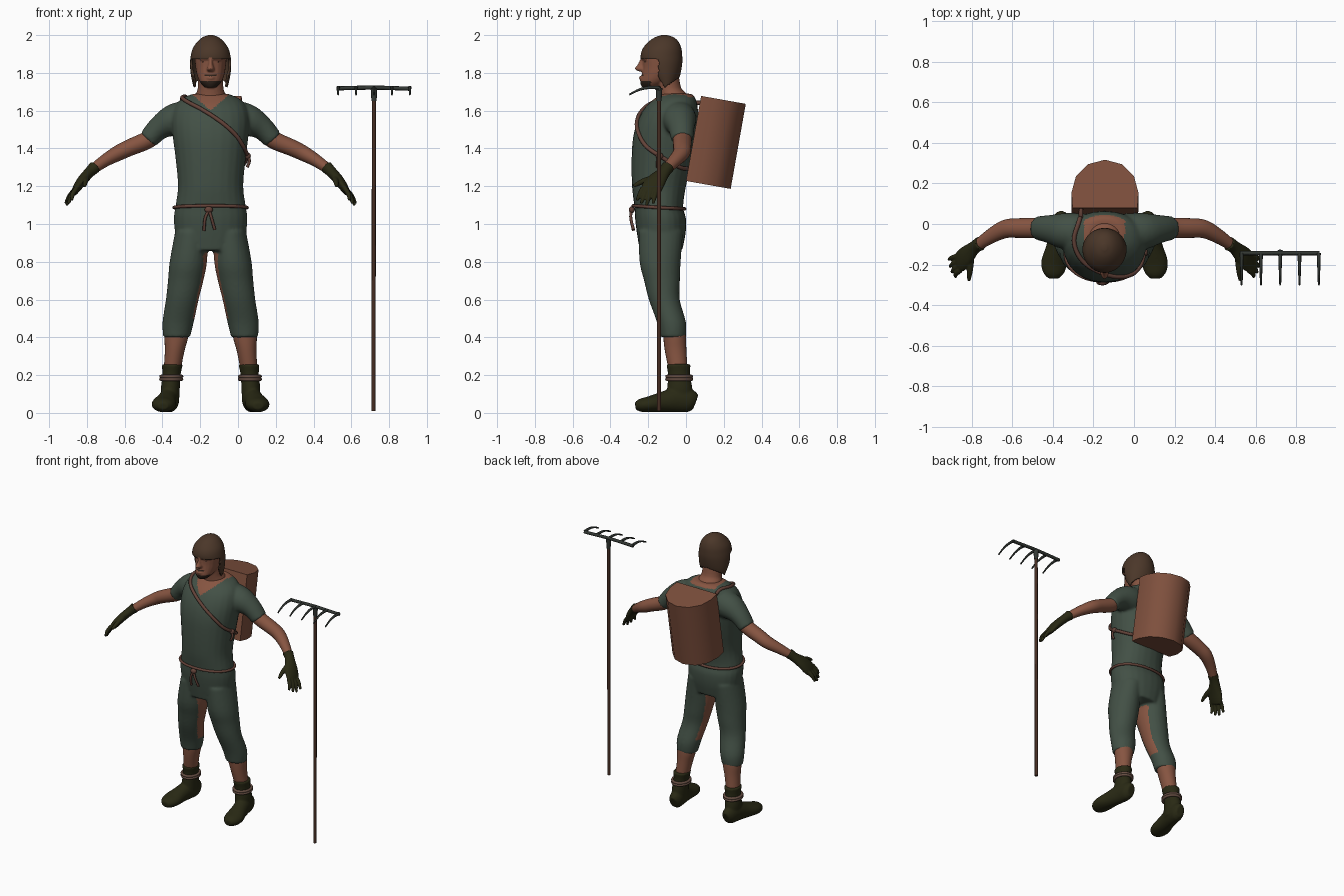
import bpy, bmesh, math
from mathutils import Vector, Matrix
from mathutils.bvhtree import BVHTree

if "Cube" in bpy.data.objects:
    bpy.data.objects.remove(bpy.data.objects["Cube"])

CX = -0.145  # centre line of the figure
X, Y, Z = Vector((1, 0, 0)), Vector((0, 1, 0)), Vector((0, 0, 1))


def material(name, *rgb):
    m = bpy.data.materials.new(name)
    m.use_nodes = True
    m.diffuse_color = (*rgb, 1)
    m.node_tree.nodes["Principled BSDF"].inputs["Base Color"].default_value = (*rgb, 1)
    return m


skin = material("skin", 0.24, 0.09, 0.053)
cloth = material("green cloth", 0.055, 0.08, 0.06)
hood_brown = material("hood brown", 0.07, 0.038, 0.022)
leather = material("dark leather", 0.022, 0.022, 0.007)
rope = material("rope brown", 0.125, 0.055, 0.04)
wood = material("dark wood", 0.06, 0.026, 0.016)
metal = material("dark metal", 0.032, 0.038, 0.033)
basket_brown = material("basket brown", 0.21, 0.08, 0.047)
wrap_tan = material("ankle wrap tan", 0.14, 0.08, 0.058)
hair = material("dark hair", 0.025, 0.015, 0.01)


def spline(pts, k=4):
    """Catmull-Rom curve through tuples of any length."""
    out = []
    for i in range(len(pts) - 1):
        a, b, c, d = pts[max(i - 1, 0)], pts[i], pts[i + 1], pts[min(i + 2, len(pts) - 1)]
        for j in range(k):
            t = j / k
            out.append([0.5 * (2 * q + (r - p) * t + (2 * p - 5 * q + 4 * r - s) * t * t
                               + (3 * q - p - 3 * r + s) * t ** 3)
                        for p, q, r, s in zip(a, b, c, d)])
    return out + [list(pts[-1])]


def loft(bm, rings, axis=Y, flat=False, n=24, k=4, power=1.0):
    """Closed skin over rings (x, y, z, radius along axis, radius across)."""
    rings = spline(rings, k)
    loops = []
    for i, (x, y, z, a, b) in enumerate(rings):
        lo, hi = rings[max(i - 1, 0)], rings[min(i + 1, len(rings) - 1)]
        t = Z if flat else (Vector(hi[:3]) - Vector(lo[:3])).normalized()
        u = (axis - t * axis.dot(t)).normalized()
        v = t.cross(u)
        loop = []
        for j in range(n):
            c, s = math.cos(math.tau * j / n), math.sin(math.tau * j / n)
            c, s = (math.copysign(abs(w) ** power, w) for w in (c, s))
            loop.append(bm.verts.new(Vector((x, y, z)) + u * c * max(a, .002) + v * s * max(b, .002)))
        loops.append(loop)
    for p, q in zip(loops, loops[1:]):
        for j in range(n):
            bm.faces.new((p[j], p[(j + 1) % n], q[(j + 1) % n], q[j]))
    bm.faces.new(loops[0][::-1])
    bm.faces.new(loops[-1])
    bmesh.ops.recalc_face_normals(bm, faces=bm.faces)


def stack(bm, rows, **kw):
    """Horizontal rings on the centre line: (z, front y, back y, half width)."""
    loft(bm, [(CX, (f + b) / 2, z, (b - f) / 2, w) for z, f, b, w in rows], flat=True, **kw)


def finish(name, bm, mats, voxel=0, smooth=4, rule=None):
    me = bpy.data.meshes.new(name)
    bm.to_mesh(me)
    bm.free()
    ob = bpy.data.objects.new(name, me)
    bpy.context.collection.objects.link(ob)
    if voxel:  # fuse overlapping volumes into one smooth skin
        r = ob.modifiers.new("fuse", 'REMESH')
        r.mode, r.voxel_size = 'VOXEL', voxel
        s = ob.modifiers.new("soften", 'SMOOTH')
        s.factor, s.iterations = 0.5, smooth
        dg = bpy.context.evaluated_depsgraph_get()
        me = bpy.data.meshes.new_from_object(ob.evaluated_get(dg))
        ob.modifiers.clear()
        ob.data = me
        me.materials.clear()
    for m in mats:
        me.materials.append(m)
    if rule:
        for f in me.polygons:
            f.material_index = rule(f.center, f.normal)
    me.shade_smooth()
    me.set_sharp_from_angle(angle=math.radians(50))
    return ob


def tube(name, pts, r, mat, tip=1.0, cyclic=False, k=6):
    cu = bpy.data.curves.new(name, 'CURVE')
    cu.dimensions, cu.bevel_depth, cu.bevel_resolution, cu.use_fill_caps = '3D', r, 2, True
    path = spline(pts, k)
    sp = cu.splines.new('POLY')
    sp.points.add(len(path) - 1)
    for i, (q, co) in enumerate(zip(sp.points, path)):
        q.co = (*co, 1)
        q.radius = 1 + (tip - 1) * i / (len(path) - 1)
    sp.use_cyclic_u = cyclic
    sp.use_smooth = True
    cu.materials.append(mat)
    ob = bpy.data.objects.new(name, cu)
    bpy.context.collection.objects.link(ob)


def blob(name, at, size, mat):
    bm = bmesh.new()
    bmesh.ops.create_uvsphere(bm, u_segments=12, v_segments=8, radius=1,
                              matrix=Matrix.Translation(at) @ Matrix.Diagonal((*size, 1)))
    finish(name, bm, [mat])


def sided(s, rows):
    return [(CX + s * o, *rest) for o, *rest in rows]


# Clothing: torso, sleeves and trousers fused together
bm = bmesh.new()
stack(bm, [(.86, -.245, -.02, .16), (.95, -.26, -.002, .187), (1.03, -.27, 0, .195),
           (1.09, -.273, -.015, .187), (1.2, -.286, 0, .173), (1.35, -.288, .035, .186),
           (1.46, -.28, .052, .2), (1.55, -.255, .062, .205), (1.62, -.215, .062, .19),
           (1.665, -.165, .05, .15), (1.69, -.13, .03, .09)], power=.92)
for s in (1, -1):
    loft(bm, sided(s, [(.08, -.04, 1.565, .09, .095), (.19, -.035, 1.55, .09, .088),
                       (.27, -.025, 1.51, .07, .064), (.33, -.02, 1.447, .058, .053)]))
    loft(bm, sided(s, [(.1, -.133, .96, .118, .088), (.118, -.137, .8, .109, .099),
                       (.132, -.127, .7, .095, .094), (.15, -.115, .6, .082, .087),
                       (.172, -.077, .48, .077, .083), (.18, -.068, .4, .067, .071)]), flat=True)


def cloth_rule(c, n):
    dx = c.x - CX
    if .5 < c.z < .85 and n.x * dx < 0 and abs(n.x) > .82:
        return 1  # inner thigh patch
    if c.y < -.06:
        return int(abs(dx) < (c.z - 1.6) * 1.15)  # V neck
    return int(c.z > 1.672 and abs(dx) < .1)


body = finish("shirt_and_trousers", bm, [cloth, skin], .009, 5, cloth_rule)

# Surface lookup so ropes hug the clothing
bm = bmesh.new()
bm.from_mesh(body.data)
tree = BVHTree.FromBMesh(bm)
bm.free()


def hug(pts, gap):
    out = []
    for p in pts:
        loc, nor, *_ = tree.find_nearest(Vector(p))
        out.append(tuple(loc + nor * gap))
    return out


# Arms, gloves, calves and boots
for s, side in ((1, "left"), (-1, "right")):
    bm = bmesh.new()
    loft(bm, sided(s, [(.27, -.02, 1.5, .05, .045), (.33, -.02, 1.447, .05, .047),
                       (.427, -.02, 1.405, .048, .044), (.49, -.025, 1.375, .045, .041),
                       (.56, -.06, 1.335, .036, .033), (.63, -.108, 1.285, .027, .026)]))
    finish(side + "_arm", bm, [skin])

    bm = bmesh.new()
    loft(bm, sided(s, [(.612, -.096, 1.302, .036, .034), (.64, -.115, 1.275, .033, .029),
                       (.68, -.155, 1.23, .05, .027), (.708, -.182, 1.19, .055, .022),
                       (.722, -.195, 1.165, .045, .015)]))
    for by, tip in ((-.228, (.735, -.26, 1.125)), (-.205, (.752, -.238, 1.108)),
                    (-.18, (.762, -.21, 1.098)), (-.155, (.768, -.175, 1.108))):
        mid = ((.71 + tip[0]) / 2 + .008, (by + tip[1]) / 2, (1.19 + tip[2]) / 2)
        loft(bm, sided(s, [(.71, by, 1.19, .014, .014), (*mid, .013, .013), (*tip, .008, .008)]), n=10)
    loft(bm, sided(s, [(.66, -.165, 1.245, .02, .018), (.663, -.23, 1.225, .015, .015),
                       (.668, -.278, 1.2, .009, .009)]), axis=X, n=10)
    finish(side + "_glove", bm, [leather], .005, 2)

    bm = bmesh.new()
    loft(bm, sided(s, [(.18, -.065, .46, .06, .062), (.182, -.06, .4, .06, .063),
                       (.19, -.055, .33, .057, .052), (.203, -.042, .23, .05, .045)]), flat=True)
    finish(side + "_calf", bm, [skin])

    bm = bmesh.new()
    loft(bm, sided(s, [(.213, -.035, .05, .07, .046), (.213, -.033, .13, .067, .05),
                       (.207, -.037, .2, .058, .048), (.203, -.04, .258, .065, .056)]), flat=True)
    loft(bm, sided(s, [(.21, .05, .055, .028, .042), (.213, .02, .064, .045, .06),
                       (.222, -.05, .069, .05, .066), (.235, -.12, .058, .054, .055),
                       (.248, -.19, .046, .064, .043), (.251, -.24, .04, .052, .035),
                       (.252, -.268, .036, .026, .02)]), axis=X)
    finish(side + "_boot", bm, [leather], .007, 3)

    for z in (.178, .193):
        ring = [(CX + s * .208 + .055 * math.cos(math.tau * i / 24),
                 -.036 + .065 * math.sin(math.tau * i / 24), z) for i in range(24)]
        tube(side + "_ankle_wrap", ring, .009, wrap_tan, cyclic=True, k=1)

# Head and neck with brow, nose and lips
bm = bmesh.new()
stack(bm, [(1.6, -.14, .02, .085), (1.68, -.145, .01, .08), (1.72, -.15, -.025, .068),
           (1.8, -.16, -.04, .066)])
stack(bm, [(1.722, -.232, -.15, .03), (1.75, -.243, -.1, .056), (1.79, -.235, -.05, .073),
           (1.83, -.23, -.035, .08), (1.87, -.23, -.032, .084), (1.91, -.228, -.032, .084),
           (1.96, -.19, -.055, .06)])
loft(bm, [(CX - .055, -.207, 1.876, .012, .01), (CX, -.228, 1.879, .014, .011),
          (CX + .055, -.207, 1.876, .012, .01)])
stack(bm, [(1.808, -.25, -.2, .017), (1.822, -.272, -.2, .021), (1.845, -.256, -.2, .013),
           (1.88, -.238, -.2, .011)], n=12)
loft(bm, [(CX - .028, -.219, 1.77, .008, .007), (CX, -.24, 1.773, .01, .011),
          (CX + .028, -.219, 1.77, .008, .007)])


def face_rule(c, n):
    beard = c.z < 1.757 and c.y < -.185
    moustache = 1.783 < c.z < 1.793 and abs(c.x - CX) < .033 and c.y < -.2
    return int(beard or moustache)


finish("head", bm, [skin, hair], .005, 3, face_rule)
for s in (1, -1):
    blob("eye", (CX + s * .032, -.213, 1.857), (.014, .007, .005), hair)

# Hood with open face and pointed ear flaps
bm = bmesh.new()
stack(bm, [(1.715, -.14, -.06, .088), (1.76, -.175, -.04, .099), (1.8, -.205, -.028, .106),
           (1.85, -.232, -.02, .109), (1.89, -.24, -.02, .105), (1.93, -.228, -.025, .094),
           (1.965, -.198, -.04, .07), (1.988, -.165, -.065, .043), (2.0, -.13, -.1, .012)], n=64, k=6)
gone = []
for f in bm.faces:
    c = f.calc_center_median()
    opening = c.z < 1.872 and c.y < -.15 + max(0, 1.78 - c.z) * .6
    nape = c.z < 1.72 + (c.y + .11) * .75
    if opening or nape or len(f.verts) > 4 and c.z < 1.8:
        gone.append(f)
bmesh.ops.delete(bm, geom=gone, context='FACES')
for _ in range(3):
    rim = [v for v in bm.verts if v.is_boundary]
    bmesh.ops.smooth_vert(bm, verts=rim, factor=.5, use_axis_x=True, use_axis_y=True, use_axis_z=True)
hood = finish("hood", bm, [hood_brown])
hood.modifiers.new("thickness", 'SOLIDIFY').thickness = .012

# Belt rope with a knot and two loose ends
loop = [(CX + .2 * math.cos(math.tau * i / 40), -.145 + .14 * math.sin(math.tau * i / 40),
         1.088 - .008 * math.sin(math.tau * i / 40)) for i in range(40)]
tube("belt_rope", hug(loop, .007), .009, rope, cyclic=True, k=1)
blob("belt_knot", (CX - .01, -.287, 1.075), (.022, .016, .018), rope)
for dx, z in ((-.035, .965), (.022, .97)):
    tube("belt_end", [(CX - .008, -.29, 1.075), (CX - .008 + dx * .6, -.292, 1.03),
                      (CX + dx, -.278, z)], .008, rope)

# Carrying strap over the right shoulder and under the left arm
path = [(-.27, .05, 1.65), (-.28, 0, 1.68), (-.29, -.08, 1.66), (-.26, -.16, 1.635),
        (-.2, -.22, 1.61), (-.12, -.26, 1.565), (-.015, -.25, 1.475), (.03, -.21, 1.41),
        (.055, -.14, 1.36), (.05, -.06, 1.315), (.02, .0, 1.29), (-.05, .04, 1.285)]
tube("carrying_strap", [(-.26, .12, 1.64)] + hug(spline(path, 3), .006), .011, rope, k=3)
blob("strap_knot", (.052, -.14, 1.36), (.016, .02, .018), rope)
tube("strap_end", [(.055, -.145, 1.36), (.06, -.15, 1.33), (.048, -.15, 1.3)], .008, rope)

# Back basket: D-shaped prism leaning on the back
bm = bmesh.new()
out, up = Vector((0, .985, -.175)), Vector((0, .08, .45))
outline = [(.165 * math.cos(math.radians(a)), .165 * math.sin(math.radians(a))) for a in range(0, 181, 30)]
outline += [(-.16, -.075), (.16, -.075)]
base = Vector((CX + .002, .0, 1.228)) + out * .075
face = bm.faces.new([bm.verts.new(base + X * u + out * v) for u, v in outline])
top = bmesh.ops.extrude_face_region(bm, geom=[face])["geom"]
bmesh.ops.translate(bm, vec=up, verts=[v for v in top if isinstance(v, bmesh.types.BMVert)])
bmesh.ops.recalc_face_normals(bm, faces=bm.faces)
finish("back_basket", bm, [basket_brown])

# Rake
RX, RY = .717, -.143
tube("rake_handle", [(RX, RY, .01), (RX + .003, RY, 1.7)], .011, wood)
tube("rake_socket", [(RX + .003, RY, 1.65), (RX + .003, RY, 1.72)], .013, metal, tip=1.4)
tube("rake_bar", [(.522, RY, 1.718), (RX, RY, 1.722), (.913, RY, 1.716)], .011, metal)
for i in range(5):
    x = .53 + i * .095
    tube("rake_tine", [(x, RY, 1.722), (x, -.2, 1.722), (x, -.25, 1.71), (x, -.3, 1.685)],
         .01, metal, tip=.45)
